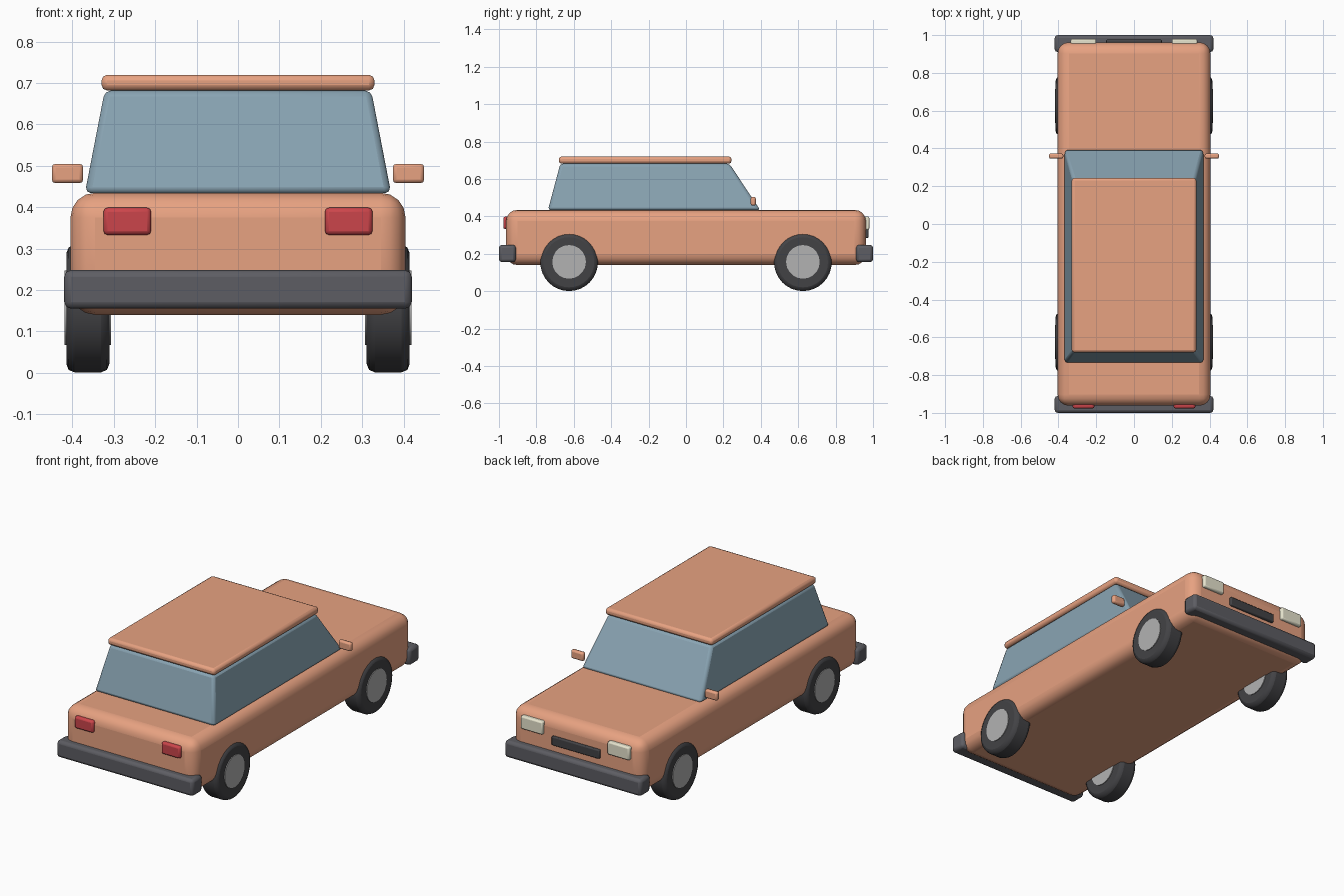
import bpy, bmesh, math

if "Cube" in bpy.data.objects:
    bpy.data.objects.remove(bpy.data.objects["Cube"])


def material(name, rgb):
    m = bpy.data.materials.new(name)
    m.diffuse_color = (*rgb, 1)
    m.use_nodes = True
    m.node_tree.nodes["Principled BSDF"].inputs["Base Color"].default_value = m.diffuse_color
    return m


PAINT = material("paint", (0.80, 0.36, 0.22))
GLASS = material("glass", (0.25, 0.37, 0.45))
DARK = material("dark_trim", (0.11, 0.11, 0.125))
RUBBER = material("rubber", (0.055, 0.055, 0.06))
RED = material("red_lamp", (0.60, 0.06, 0.07))
CREAM = material("cream_lamp", (0.80, 0.78, 0.62))
METAL = material("hub_metal", (0.45, 0.45, 0.45))


def finish(name, bm, mat, bevel=0, segments=2):
    bmesh.ops.recalc_face_normals(bm, faces=bm.faces)
    mesh = bpy.data.meshes.new(name)
    bm.to_mesh(mesh)
    bm.free()
    ob = bpy.data.objects.new(name, mesh)
    bpy.context.collection.objects.link(ob)
    mesh.materials.append(mat)
    if bevel:
        mod = ob.modifiers.new("Bevel", 'BEVEL')
        mod.width = bevel
        mod.segments = segments
        mod.limit_method = 'ANGLE'
    bpy.ops.object.select_all(action='DESELECT')
    ob.select_set(True)
    bpy.context.view_layer.objects.active = ob
    bpy.ops.object.shade_smooth_by_angle(angle=math.radians(35))
    return ob


def frustum(name, bottom, top, z0, z1, mat, bevel, segments=2):
    """Box whose bottom and top rectangles are (x0, x1, y0, y1)."""
    bm = bmesh.new()
    bmesh.ops.create_cube(bm, size=2)
    for v in bm.verts:
        r = top if v.co.z > 0 else bottom
        v.co = (r[v.co.x > 0], r[2 + (v.co.y > 0)], z1 if v.co.z > 0 else z0)
    return finish(name, bm, mat, bevel, segments)


def box(name, x0, x1, y0, y1, z0, z1, mat, bevel, segments=2):
    r = (x0, x1, y0, y1)
    return frustum(name, r, r, z0, z1, mat, bevel, segments)


def disc(name, x, y, z, radius, depth, sides, mat, bevel=0):
    bm = bmesh.new()
    bmesh.ops.create_cone(bm, cap_ends=True, segments=sides,
                          radius1=radius, radius2=radius, depth=depth)
    for v in bm.verts:
        a, b, c = v.co
        v.co = (x + c, y + a, z + b)
    return finish(name, bm, mat, bevel)


# Body, cabin and roof
box("body", -0.405, 0.405, -0.962, 0.962, 0.14, 0.435, PAINT, 0.06, 4)
frustum("cabin_glass", (-0.37, 0.37, -0.738, 0.397),
        (-0.322, 0.322, -0.672, 0.232), 0.434, 0.682, GLASS, 0.015)
box("roof", -0.33, 0.33, -0.68, 0.243, 0.682, 0.72, PAINT, 0.014)

# Bumpers
for side, y0, y1 in (("tail", -1.0, -0.91), ("nose", 0.91, 1.0)):
    box(side + "_bumper", -0.42, 0.42, y0, y1, 0.155, 0.248, DARK, 0.016)

# Grille
box("grille", -0.147, 0.147, 0.94, 0.976, 0.285, 0.335, RUBBER, 0.006)

for s, side in ((-1, "left"), (1, "right")):
    # Lamps and door mirrors
    x0, x1 = sorted((s * 0.21, s * 0.325))
    box(side + "_tail_lamp", x0, x1, -0.977, -0.94, 0.333, 0.399, RED, 0.01)
    x0, x1 = sorted((s * 0.2, s * 0.335))
    box(side + "_headlamp", x0, x1, 0.94, 0.98, 0.328, 0.4, CREAM, 0.008)
    x0, x1 = sorted((s * 0.374, s * 0.45))
    box(side + "_mirror", x0, x1, 0.346, 0.373, 0.458, 0.505, PAINT, 0.009)
    # Wheels
    for y, end in ((-0.625, "tail"), (0.625, "nose")):
        disc(f"{side}_{end}_tyre", s * 0.363, y, 0.155, 0.154, 0.104, 32, RUBBER, 0.02)
        disc(f"{side}_{end}_hub", s * 0.363, y, 0.157, 0.09, 0.112, 20, METAL)
